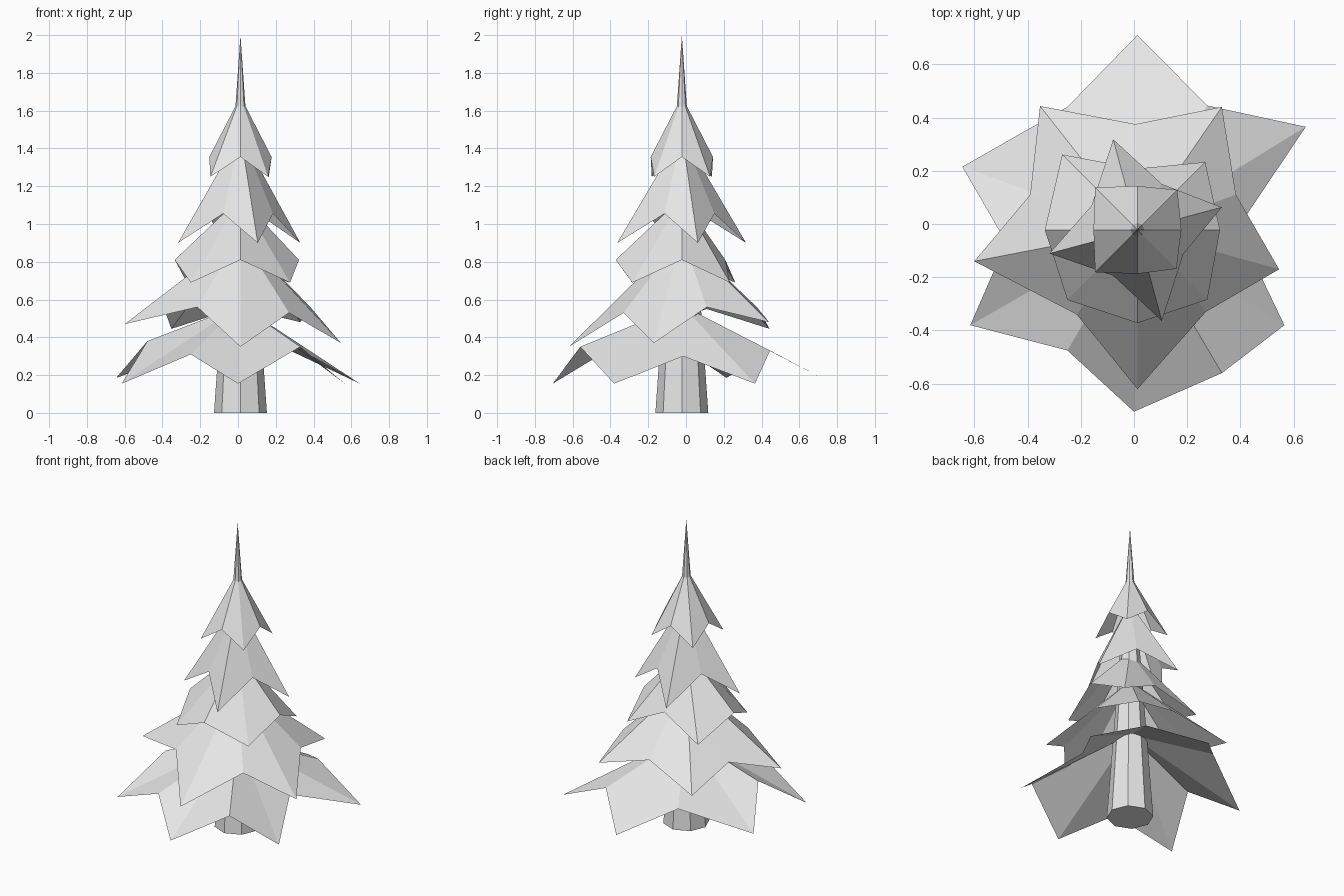
import bpy
import bmesh
from math import cos, sin, radians

default_cube = bpy.data.objects.get("Cube")
if default_cube:
    bpy.data.objects.remove(default_cube, do_unlink=True)

# The trunk axis sits slightly off the middle
AXIS_X, AXIS_Y = 0.013, -0.022


def make_material(name, colour):
    material = bpy.data.materials.new(name)
    material.use_nodes = True
    material.diffuse_color = colour
    material.node_tree.nodes["Principled BSDF"].inputs["Base Color"].default_value = colour
    return material


def finish(name, bm, material):
    """Turn a bmesh into a flat shaded object."""
    mesh = bpy.data.meshes.new(name)
    bm.to_mesh(mesh)
    bm.free()
    mesh.materials.append(material)
    part = bpy.data.objects.new(name, mesh)
    bpy.context.scene.collection.objects.link(part)
    return part


def ring(start, radii, height):
    """Evenly turned points around the trunk axis, one for each radius."""
    step = 360 / len(radii)
    points = []
    for i, radius in enumerate(radii):
        angle = radians(start + i * step)
        points.append((AXIS_X + radius * cos(angle), AXIS_Y + radius * sin(angle), height))
    return points


def branch_tier(name, apex_height, tips, valleys, material):
    """Open star-shaped skirt: drooping tips alternate with raised valleys."""
    bm = bmesh.new()
    apex = bm.verts.new((AXIS_X, AXIS_Y, apex_height))
    rim = []
    for tip, valley in zip(tips, valleys):
        rim.append(bm.verts.new(tip))
        rim.append(bm.verts.new(valley))
    for i, vert in enumerate(rim):
        bm.faces.new((apex, vert, rim[(i + 1) % len(rim)]))
    return finish(name, bm, material)


grey = make_material("plain grey", (0.8, 0.8, 0.8, 1))

# Trunk: tall eight-sided spike with a closed foot
trunk = bmesh.new()
foot = [trunk.verts.new(p) for p in ring(0, [0.14] * 8, 0)]
spike = trunk.verts.new((AXIS_X, AXIS_Y, 2))
for i, vert in enumerate(foot):
    trunk.faces.new((vert, foot[(i + 1) % len(foot)], spike))
trunk.faces.new(list(reversed(foot)))
finish("trunk", trunk, grey)

# Bottom tier: six wide branches
branch_tier(
    "bottom_branches", 0.57,
    tips=[(0.645, 0.365, 0.155), (0.013, 0.71, 0.19), (-0.645, 0.215, 0.185),
          (-0.615, -0.38, 0.155), (0, -0.705, 0.155), (0.565, -0.38, 0.155)],
    valleys=[(0.275, 0.445, 0.33), (-0.25, 0.44, 0.33), (-0.48, -0.07, 0.38),
             (-0.25, -0.475, 0.31), (0.33, -0.56, 0.35), (0.39, -0.015, 0.3)],
    material=grey)

# Lower tier: five branches
branch_tier(
    "lower_branches", 0.94,
    tips=[(0.33, 0.44, 0.48), (-0.353, 0.443, 0.445), (-0.6, -0.14, 0.47),
          (0.013, -0.62, 0.35), (0.545, -0.17, 0.37)],
    valleys=[(0.005, 0.375, 0.56), (-0.39, 0.11, 0.55), (-0.215, -0.34, 0.56),
             (0.27, -0.33, 0.53), (0.383, 0.11, 0.56)],
    material=grey)

# Three upper tiers: four branches each
branch_tier("middle_branches", 1.14,
            ring(45, [0.36, 0.4, 0.372, 0.371], 0.69),
            ring(90, [0.23, 0.348, 0.35, 0.31], 0.81), grey)
branch_tier("upper_branches", 1.48,
            ring(15, [0.328, 0.352, 0.342, 0.354], 0.9),
            ring(62, [0.195] * 4, 1.055), grey)
branch_tier("top_branches", 1.675,
            ring(45, [0.212, 0.225, 0.225, 0.207], 1.25),
            ring(90, [0.165] * 4, 1.355), grey)
